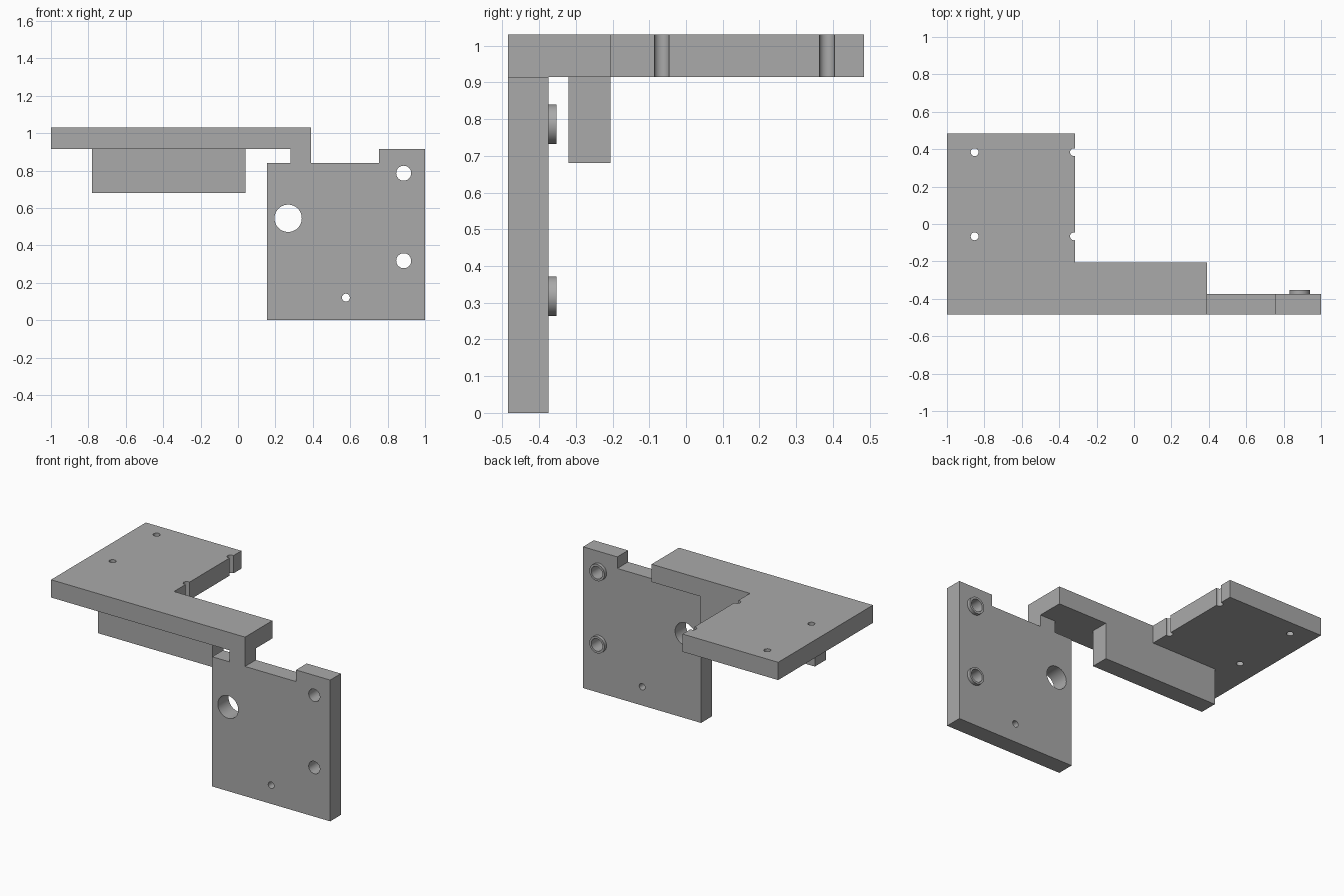
import bpy
import bmesh
from math import cos, sin, tau

cube = bpy.data.objects.get("Cube")
if cube:
    bpy.data.objects.remove(cube, do_unlink=True)

grey = bpy.data.materials.new("machined grey")
grey.use_nodes = True
colour = (0.4, 0.4, 0.4, 1)
grey.diffuse_color = colour
grey.node_tree.nodes["Principled BSDF"].inputs["Base Color"].default_value = colour

FRONT, WALL_BACK = -0.485, -0.375
SHELF_BOTTOM, SHELF_TOP = 0.915, 1.03


def prism(name, outline, axis, start, end):
    """Extrude a flat outline along z (outline in x, y) or y (outline in x, z)."""
    def place(u, v, depth):
        return (u, v, depth) if axis == "z" else (u, depth, v)
    bm = bmesh.new()
    face = bm.faces.new([bm.verts.new(place(u, v, start)) for u, v in outline])
    side = bmesh.ops.extrude_face_region(bm, geom=[face])["geom"]
    offset = place(0, 0, end - start)
    bmesh.ops.translate(bm, vec=offset,
                        verts=[g for g in side if isinstance(g, bmesh.types.BMVert)])
    bmesh.ops.recalc_face_normals(bm, faces=bm.faces)
    mesh = bpy.data.meshes.new(name)
    bm.to_mesh(mesh)
    bm.free()
    mesh.materials.append(grey)
    obj = bpy.data.objects.new(name, mesh)
    bpy.context.collection.objects.link(obj)
    return obj


def circle(u, v, radius, sides=48):
    return [(u + radius * cos(tau * i / sides), v + radius * sin(tau * i / sides))
            for i in range(sides)]


def rectangle(u0, u1, v0, v1):
    return [(u0, v0), (u1, v0), (u1, v1), (u0, v1)]


def drill(obj, holes, axis, start, end):
    """Cut round through holes, given as (u, v, radius)."""
    for hole in holes:
        cutter = prism("drill", circle(*hole), axis, start - 0.05, end + 0.05)
        cutter.hide_render = True
        cut = obj.modifiers.new("hole", "BOOLEAN")
        cut.operation = "DIFFERENCE"
        cut.solver = "EXACT"
        cut.object = cutter
        bpy.context.view_layer.objects.active = obj
        bpy.ops.object.modifier_apply(modifier=cut.name)
        bpy.data.objects.remove(cutter, do_unlink=True)


def smooth(obj):
    bpy.ops.object.select_all(action="DESELECT")
    obj.select_set(True)
    bpy.context.view_layer.objects.active = obj
    bpy.ops.object.shade_smooth_by_angle(angle=0.52)


# Upright plate, with the neck that carries the shelf
wall = prism("upright_plate", [
    (0.155, 0), (1, 0), (1, SHELF_BOTTOM), (0.755, SHELF_BOTTOM), (0.755, 0.84),
    (0.39, 0.84), (0.39, SHELF_BOTTOM), (0.28, SHELF_BOTTOM), (0.28, 0.84), (0.155, 0.84),
], "y", FRONT, WALL_BACK)
bolt_holes = [(0.886, z, 0.04) for z in (0.318, 0.786)]
drill(wall, bolt_holes + [(0.268, 0.545, 0.073), (0.577, 0.121, 0.021)],
      "y", FRONT, WALL_BACK)
smooth(wall)

# Raised rings behind the bolt holes
for label, hole in zip(("lower", "upper"), bolt_holes):
    x, z, _ = hole
    ring = prism(label + "_bolt_ring", circle(x, z, 0.054), "y", WALL_BACK, -0.353)
    drill(ring, [hole], "y", WALL_BACK, -0.353)
    smooth(ring)

# L-shaped shelf; the right-hand pair of holes breaks through its edge
shelf = prism("shelf", [
    (-1, FRONT), (0.39, FRONT), (0.39, -0.205), (-0.315, -0.205),
    (-0.315, 0.485), (-1, 0.485),
], "z", SHELF_BOTTOM, SHELF_TOP)
drill(shelf, [(x, y, 0.021) for x in (-0.852, -0.321) for y in (-0.066, 0.384)],
      "z", SHELF_BOTTOM, SHELF_TOP)
smooth(shelf)

# Stiffening rib hanging under the shelf
prism("rib", rectangle(-0.78, 0.04, -0.32, -0.205), "z", 0.68, SHELF_BOTTOM)
